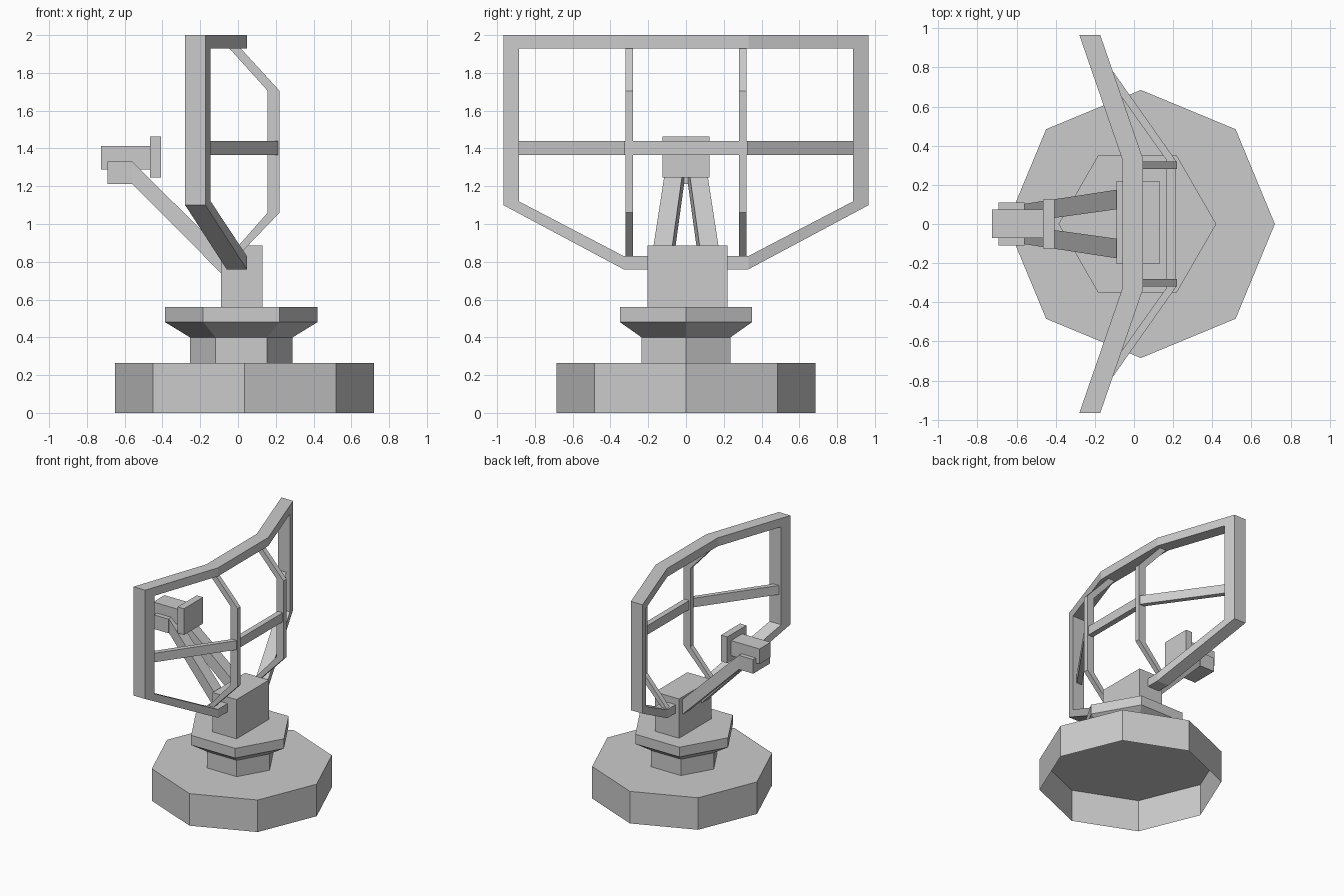
import bpy, bmesh
from math import cos, sin, tau

if "Cube" in bpy.data.objects:
    bpy.data.objects.remove(bpy.data.objects["Cube"])


def make(name, verts, faces, recalc=True):
    me = bpy.data.meshes.new(name)
    me.from_pydata(verts, [], faces)
    if recalc:
        bm = bmesh.new()
        bm.from_mesh(me)
        bmesh.ops.recalc_face_normals(bm, faces=bm.faces)
        bm.to_mesh(me)
        bm.free()
    ob = bpy.data.objects.new(name, me)
    bpy.context.collection.objects.link(ob)
    return ob


def turned(name, cx, sides, rings):
    """Open-bottomed, low-poly turned form from (radius, z) rings."""
    verts = [(cx + r * cos(tau * i / sides), r * sin(tau * i / sides), z)
             for r, z in rings for i in range(sides)]
    faces = []
    for k in range(len(rings) - 1):
        for i in range(sides):
            j = (i + 1) % sides
            a, b = k * sides, (k + 1) * sides
            faces.append((a + i, a + j, b + j, b + i))
    top = (len(rings) - 1) * sides
    faces.append(tuple(range(top, top + sides)))
    return make(name, verts, faces, recalc=False)


def strip(name, sections, closed=False):
    """Skin a row of four-cornered sections; cap the ends if not closed."""
    n = len(sections)
    verts = [p for s in sections for p in s]
    faces = []
    for k in range(n if closed else n - 1):
        a, b = 4 * k, 4 * ((k + 1) % n)
        for i in range(4):
            j = (i + 1) % 4
            faces.append((a + i, a + j, b + j, b + i))
    if not closed:
        faces += [(0, 1, 2, 3), tuple(4 * n - 4 + i for i in range(4))]
    return make(name, verts, faces)


def box(name, x0, x1, y0, y1, z0, z1):
    return strip(name, [[(x, y0, z0), (x, y1, z0), (x, y1, z1), (x, y0, z1)]
                        for x in (x0, x1)])


# Pedestal
turned("base", 0.035, 8, [(0.685, 0), (0.685, 0.265)])
turned("turntable", 0.0175, 6, [(0.272, 0.265), (0.272, 0.40), (0.403, 0.48), (0.403, 0.56)])
box("mount_block", -0.09, 0.13, -0.205, 0.22, 0.56, 0.885)


# Reflector rim: outer and inner outlines (y, z), swept forward at the wings
def sweep_x(y):
    return -0.345 * max(0, abs(y) - 0.33)


half = [((0.33, 0.76), (0.33, 0.83)), ((0.967, 1.10), (0.885, 1.12)),
        ((0.967, 2.0), (0.885, 1.93)), ((0.33, 2.0), (0.33, 1.93))]
outline = half + [((-a, b), (-c, d)) for (a, b), (c, d) in reversed(half)]
strip("reflector_rim", [[(sweep_x(o[0]) - 0.06, *o), (sweep_x(o[0]) + 0.047, *o),
                         (sweep_x(i[0]) + 0.047, *i), (sweep_x(i[0]) - 0.06, *i)]
                        for o, i in outline], closed=True)

# Bent back ribs: outer and inner (x, z) path
rib = [((-0.01, 0.82), (-0.055, 0.82)), ((0.22, 1.06), (0.157, 1.06)),
       ((0.22, 1.705), (0.157, 1.705)), ((0.005, 1.94), (-0.055, 1.94))]
for side, y0, y1 in (("left", -0.32, -0.28), ("right", 0.28, 0.32)):
    strip("back_rib_" + side, [[(o[0], y0, o[1]), (o[0], y1, o[1]),
                                (i[0], y1, i[1]), (i[0], y0, i[1])] for o, i in rib])

# Horizontal crossbar, bent back to the wing columns
bar = [(-0.89, -0.185, -0.235), (-0.325, 0.213, 0.167),
       (0.325, 0.213, 0.167), (0.89, -0.185, -0.235)]
strip("crossbar", [[(xo, y, 1.365), (xo, y, 1.44), (xi, y, 1.44), (xi, y, 1.365)]
                   for y, xo, xi in bar])

# Feed arms and horn
for side, s in (("left", -1), ("right", 1)):
    strip("feed_arm_" + side,
          [[(-0.09, s * 0.075, 0.74), (-0.09, s * 0.175, 0.74),
            (-0.09, s * 0.175, 0.865), (-0.09, s * 0.075, 0.865)],
           [(-0.56, s * 0.01, 1.213), (-0.56, s * 0.103, 1.213),
            (-0.56, s * 0.103, 1.33), (-0.56, s * 0.01, 1.33)]])
box("feed_bracket", -0.692, -0.56, -0.11, 0.11, 1.213, 1.33)
box("feed_housing", -0.725, -0.465, -0.072, 0.075, 1.288, 1.413)
box("feed_plate", -0.465, -0.407, -0.125, 0.125, 1.245, 1.462)
